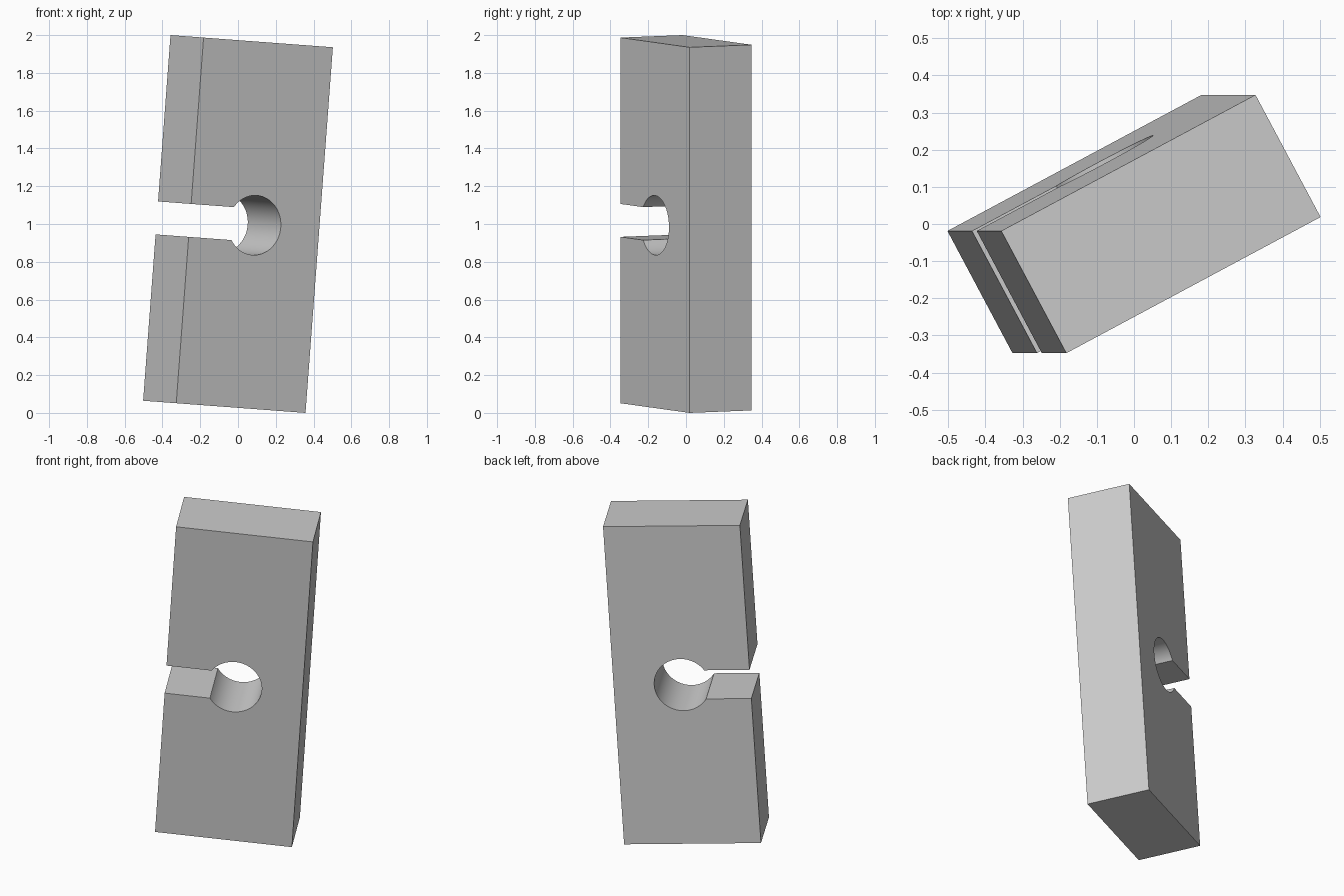
import bpy
import bmesh
from math import asin, cos, pi, radians, sin
from mathutils import Matrix

cube = bpy.data.objects.get("Cube")
if cube:
    bpy.data.objects.remove(cube, do_unlink=True)

WIDTH, DEPTH, HEIGHT = 0.778, 0.373, 1.941
HOLE_RADIUS, SLOT = 0.158, 0.175
STEPS = 64

# Plain grey material
grey = bpy.data.materials.new("grey")
grey.use_nodes = True
colour = (0.6, 0.6, 0.6, 1)
grey.diffuse_color = colour
grey.node_tree.nodes["Principled BSDF"].inputs["Base Color"].default_value = colour

# Outline: rectangle whose left side opens through a slot into a round hole
w, h, s = WIDTH / 2, HEIGHT / 2, SLOT / 2
outline = [(-w, -s), (-w, -h), (w, -h), (w, h), (-w, h), (-w, s)]
mouth = asin(s / HOLE_RADIUS)
start, sweep = pi - mouth, 2 * (pi - mouth)
for i in range(STEPS + 1):
    angle = start - sweep * i / STEPS
    outline.append((HOLE_RADIUS * cos(angle), HOLE_RADIUS * sin(angle)))

# Extrude the outline through the depth of the block
bm = bmesh.new()
face = bm.faces.new([bm.verts.new((x, -DEPTH / 2, z)) for x, z in outline])
result = bmesh.ops.extrude_face_region(bm, geom=[face], use_keep_orig=True)
back = [v for v in result["geom"] if isinstance(v, bmesh.types.BMVert)]
bmesh.ops.translate(bm, verts=back, vec=(0, DEPTH, 0))
bmesh.ops.recalc_face_normals(bm, faces=bm.faces)

# Turn and lean the block
tilt = Matrix.Rotation(radians(4.28), 4, "Y") @ Matrix.Rotation(radians(28.1), 4, "Z")
bm.transform(Matrix.Translation((0, 0, 1)) @ tilt)

mesh = bpy.data.meshes.new("slotted_block")
bm.to_mesh(mesh)
bm.free()
mesh.materials.append(grey)
block = bpy.data.objects.new("slotted_block", mesh)
bpy.context.collection.objects.link(block)

# Smooth hole wall, crisp block edges
bpy.ops.object.select_all(action="DESELECT")
block.select_set(True)
bpy.context.view_layer.objects.active = block
bpy.ops.object.shade_smooth_by_angle(angle=radians(30))
